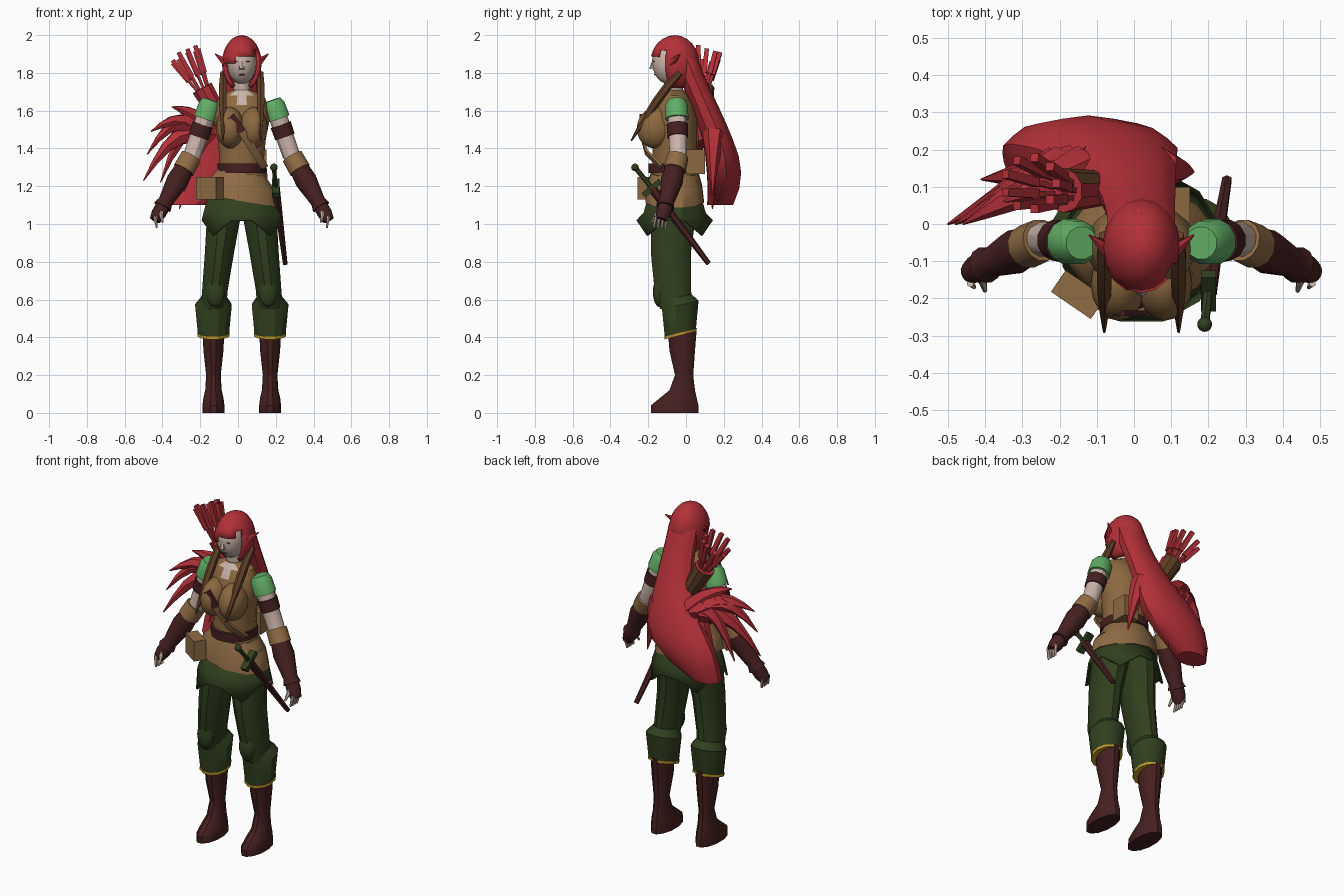
import bpy, bmesh, math, random
from mathutils import Vector, Matrix, Euler

random.seed(4)
if "Cube" in bpy.data.objects:
    bpy.data.objects.remove(bpy.data.objects["Cube"])
MID = .02  # centre line of the body
SIDES = (("left", 1), ("right", -1))

def material(name, red, green, blue):
    made = bpy.data.materials.new(name)
    made.use_nodes = True
    colour = (red, green, blue, 1)
    made.diffuse_color = colour
    shader = next(n for n in made.node_tree.nodes if n.type == "BSDF_PRINCIPLED")
    shader.inputs["Base Color"].default_value = colour
    return made

RED = material("hair red", .45, .03, .04)
SKIN = material("pale skin", .6, .46, .4)
TAN = material("vest tan", .26, .14, .05)
LEATHER = material("light leather", .28, .15, .06)
DARK = material("dark leather", .06, .014, .014)
BRAID = material("braid brown", .12, .05, .02)
GREEN = material("forest green", .03, .05, .013)
BRIGHT = material("bright green", .12, .42, .13)
GOLD = material("gold trim", .5, .3, .02)

def finish(name, bm, mat):
    """Turn a bmesh into a smooth-shaded object that keeps its sharp edges."""
    bmesh.ops.recalc_face_normals(bm, faces=bm.faces)
    mesh = bpy.data.meshes.new(name)
    bm.to_mesh(mesh)
    bm.free()
    mesh.materials.append(mat)
    obj = bpy.data.objects.new(name, mesh)
    bpy.context.collection.objects.link(obj)
    bpy.ops.object.select_all(action="DESELECT")
    obj.select_set(True)
    bpy.context.view_layer.objects.active = obj
    bpy.ops.object.shade_smooth_by_angle(angle=math.radians(30))
    return obj

def loft(name, mat, rings, sides=12, level=False, tilt=(0, 0), ridge=0, caps=True):
    """Skin elliptical rings (x, y, z, rx, ry), either level or square to their path."""
    bm = bmesh.new()
    centres = [Vector(ring[:3]) for ring in rings]
    last = len(rings) - 1
    loops = []
    for i, ring in enumerate(rings):
        across, along = Vector((1, 0, 0)), Vector((0, 1, 0))
        if not level:
            path = (centres[min(i + 1, last)] - centres[max(i - 1, 0)]).normalized()
            along = (along - path * along.dot(path)).normalized()
            across = along.cross(path)
        loop = []
        for k in range(sides):
            turn = math.tau * (k + .5) / sides
            offset = across * ring[3] * math.cos(turn) + along * ring[-1] * math.sin(turn)
            offset *= 1 + ridge * (-1) ** k
            offset.z += tilt[0] * offset.x + tilt[1] * offset.y
            loop.append(bm.verts.new(centres[i] + offset))
        loops.append(loop)
    for lower, upper in zip(loops, loops[1:]):
        for k in range(sides):
            j = (k + 1) % sides
            bm.faces.new((lower[k], lower[j], upper[j], upper[k]))
    if caps:
        bm.faces.new(loops[0])
        bm.faces.new(loops[last])
    return finish(name, bm, mat)

def limb(name, mat, start, end, start_radius, end_radius, sides=6):
    """Straight tapered rod between two points."""
    return loft(name, mat, [(*start, start_radius), (*end, end_radius)], sides)

def solid(name, mat, place, size, turn=(0, 0, 0), ball=True):
    """Ellipsoid given by its radii, or box given by its edge lengths."""
    bm = bmesh.new()
    if ball:
        bmesh.ops.create_uvsphere(bm, u_segments=16, v_segments=12, radius=1)
    else:
        bmesh.ops.create_cube(bm, size=1)
    bm.transform(Matrix.LocRotScale(Vector(place), Euler(turn), Vector(size)))
    return finish(name, bm, mat)

def mirrored(side, point):
    return Vector((MID + side * point[0], point[1], point[2]))

def legs(name, mat, *rings, **options):
    """Level loft round both legs from rings (y, z, rx, ry)."""
    for word, side in SIDES:
        placed = [(MID + side * min(.15, .22 - .12 * ring[1]), *ring) for ring in rings]
        loft(f"{word}_{name}", mat, placed, level=True, **options)

def trunk(name, mat, *rings, **options):
    """Level loft round the trunk from rings (z, rx, ry)."""
    return loft(name, mat, [(MID, -.06, *ring) for ring in rings], level=True, **options)

# Arm joints, measured outward from the centre line
JOINTS = [Vector(p) for p in ((.17, -.05, 1.63), (.26, -.04, 1.37), (.42, -.11, 1.09), (.46, -.13, 1.02))]

def arms(name, mat, *rings):
    """Loft along both arms from rings (t, radius); t counts joints from the shoulder."""
    for word, side in SIDES:
        placed = []
        for t, radius in rings:
            bone = min(max(int(t), 0), 2)
            point = JOINTS[bone].lerp(JOINTS[bone + 1], t - bone)
            placed.append((*mirrored(side, point), radius))
        loft(f"{word}_{name}", mat, placed)

# Boots, trousers, flared cuffs and their trim
legs("boot", DARK, (-.06, 0, .06, .13), (-.06, .04, .06, .13), (-.04, .08, .055, .1),
     (-.02, .12, .045, .07), (-.01, .2, .04, .05), (-.02, .33, .055, .07), (-.02, .45, .06, .08))
legs("trouser_leg", GREEN, (-.05, .55, .07, .09), (-.07, .65, .07, .1),
     (-.08, .85, .08, .11), (-.07, 1, .09, .12), (-.06, 1.1, .1, .12))
slope = (0, .25)
legs("cuff", GREEN, (-.03, .42, .085, .085), (-.03, .57, .1, .1), (-.05, .61, .07, .08), tilt=slope)
legs("cuff_trim", GOLD, (-.03, .41, .088, .088), (-.03, .425, .088, .088), tilt=slope)
for word, side in SIDES:
    solid(word + "_knee_patch", GREEN, mirrored(side, (.14, -.14, .64)), (.05, .035, .08))

# Tunic skirt with a hem that hangs in four points
skirt = trunk("tunic_skirt", GREEN, (.94, .22, .21), (1.06, .21, .17), (1.2, .17, .13), caps=False)
for vert in skirt.data.vertices:
    outward = abs(vert.co.x - MID)
    if vert.co.z < 1 and (outward < .08 or outward > .19):
        vert.co.z = 1.02
skirt.modifiers.new("thickness", "SOLIDIFY").thickness = .01

# Vest with an open neckline
vest = trunk("vest", TAN, (1.23, .13, .12), (1.35, .12, .12), (1.45, .13, .12), (1.55, .15, .12),
             (1.63, .14, .1), (1.68, .12, .07), (1.71, .05, .05), sides=16)
vest.data.materials.append(SKIN)
for face in vest.data.polygons:
    at_collar = face.center.z > 1.63 and abs(face.center.x - MID) < .04
    face.material_index = int(at_collar and face.normal.y < -.2)
for word, side in SIDES:
    solid(word + "_bust", TAN, mirrored(side, (.062, -.16, 1.51)), (.075, .1, .11), (-.25, 0, 0))

# Sash, belt, pouches and shoulder strap
trunk("hip_sash", LEATHER, (1.12, .21, .16), (1.2, .19, .15), (1.27, .13, .13), tilt=(-.16, 0))
trunk("belt", DARK, (1.27, .13, .14), (1.32, .13, .14), sides=16)
solid("front_pouch", LEATHER, (-.15, -.19, 1.19), (.13, .07, .12), (0, 0, -.6), ball=False)
solid("back_pouch", TAN, (.1, .05, 1.33), (.1, .1, .13), ball=False)
breast, hip = (MID, -.24, 1.49), (.14, -.13, 1.3)
strap = (.03, .01)
loft("upper_strap", DARK, [(-.04, -.24, 1.57, *strap), (*breast, *strap)], sides=4)
loft("lower_strap", LEATHER, [(*breast, *strap), (.09, -.21, 1.38, *strap), (*hip, *strap)], sides=4)

# Arms, shoulder caps, arm bands, bracers and gloves
arms("arm", SKIN, (0, .05), (.5, .05), (1, .048), (1.3, .04))
arms("shoulder_cap", BRIGHT, (-.1, .045), (0, .06), (.28, .063))
arms("arm_band", DARK, (.4, .058), (.65, .056))
arms("bracer_rim", LEATHER, (1.05, .058), (1.3, .06))
arms("bracer", DARK, (1.2, .05), (1.5, .06), (1.9, .04), (2, .05))
arms("glove", DARK, (2, .04), (2.5, .04), (3, .03))
for word, side in SIDES:
    for i in range(4):
        knuckle = JOINTS[3] + Vector((0, .03 - .02 * i, .02))
        nail = knuckle + Vector((-.01, -.01, -.06))
        limb(f"{word}_finger_{i + 1}", SKIN, mirrored(side, knuckle), mirrored(side, nail), .01, .006)
    limb(word + "_thumb", SKIN, mirrored(side, (.43, -.14, 1.07)), mirrored(side, (.42, -.18, 1.01)), .015, .006)

# Neck, head, face and ears
limb("neck", SKIN, (MID, -.05, 1.64), (MID, -.07, 1.8), .05, .04, sides=12)
solid("head", SKIN, (MID, -.09, 1.86), (.08, .09, .12))
limb("nose", SKIN, (MID, -.18, 1.82), (MID, -.17, 1.87), .016, .006)
solid("lips", BRAID, (MID, -.16, 1.79), (.016, .01, .004))
for word, side in SIDES:
    solid(word + "_eye", BRAID, mirrored(side, (.03, -.17, 1.86)), (.014, .006, .003))
    limb(word + "_ear", RED, mirrored(side, (.08, -.08, 1.85)), mirrored(side, (.14, -.03, 1.9)), .025, .003)

# Hair cap with a slanted fringe, opened over the face and underneath
cap = solid("hair_cap", RED, (MID, -.06, 1.85), (.105, .13, .15))
bm = bmesh.new()
bm.from_mesh(cap.data)
opening = []
for face in bm.faces:
    centre = face.calc_center_median()
    fringe = 1.88 + .5 * (centre.x - MID)
    if centre.z < 1.73 or (centre.z < fringe and centre.y < -.1):
        opening.append(face)
bmesh.ops.delete(bm, geom=opening, context="FACES")
bm.to_mesh(cap.data)
bm.free()
cap.modifiers.new("thickness", "SOLIDIFY").thickness = .02

# Long hair that widens downward and sweeps to one side
hair = []
steps = 10
for i in range(steps + 1):
    t = i / steps
    width = (.09 + .3 * t ** 3) * min(1, .4 + 6 * t, 3 * (1.08 - t))
    back = .23 * math.sin(2 * t ** 1.3) - .03
    hair.append((MID - .28 * t ** 3, back, 1.96 - .86 * t, width, .2 * width + .05))
loft("long_hair", RED, hair, sides=18, level=True, ridge=.02)

# Loose locks, each arching from the hair mass to its tip
LOCKS = {"low": (-.31, .14, 1.08, .1), "outer": (-.41, .12, 1.22, .12), "top": (-.35, .06, 1.62, .03),
         "upper": (-.46, 0, 1.49, .06), "middle": (-.48, 0, 1.37, .1), "curl": (-.5, 0, 1.23, .08),
         "inner": (-.1, .17, 1.12, 0), "near": (.16, .14, 1.15, .05)}
for name, (*tip, arch) in LOCKS.items():
    root = Vector((.4 * tip[0], .15, 1.48))
    path = []
    for i in range(6):
        t = i / 5
        point = root.lerp(Vector(tip), t)
        point.z += arch * math.sin(math.pi * t)
        path.append((*point, .06 * (1 - t ** 1.3) + .003))
    loft(name + "_lock", RED, path, sides=6)

# Thin braids hanging forward from the temples
for word, side in SIDES:
    path = []
    for i in range(5):
        t = i / 4
        point = mirrored(side, (.1, -.03 - .26 * t, 1.8 - .36 * t ** 1.2))
        path.append((*point, .004 + .02 * math.sin(math.pi * (.2 + .8 * t))))
    loft(word + "_braid", BRAID, path, sides=6)

# Quiver with a leather back, and a fan of arrows
mouth = Vector((-.19, .09, 1.72))
quiver = limb("quiver", RED, (-.02, .1, 1.43), mouth, .04, .06, sides=10)
quiver.data.materials.append(BRAID)
for face in quiver.data.polygons:
    face.material_index = int(face.normal.y > .2)
count = 9
for i in range(count):
    turn = math.tau * i / count
    spread = Vector((math.cos(turn), math.sin(turn), math.cos(turn) / 2))
    tip = Vector((-.28, .11, 1.91 + random.uniform(-.03, .02))) + spread * .07
    foot = mouth + spread * .03
    flight = foot.lerp(tip, .35)
    limb(f"arrow_shaft_{i + 1}", RED, foot, flight, .01, .01, sides=4)
    limb(f"arrow_flight_{i + 1}", RED, flight, tip, .018, .016, sides=4)

# Sheathed sword on the left hip
guard, pommel = (.2, -.18, 1.19), (.19, -.27, 1.3)
limb("sheath", DARK, guard, (.25, .12, .79), .025, .014)
limb("sword_grip", GREEN, guard, pommel, .013, .013)
solid("sword_pommel", GREEN, pommel, (.02, .02, .02))
solid("sword_guard", GREEN, guard, (.04, .12, .03), (.7, 0, 0), ball=False)
